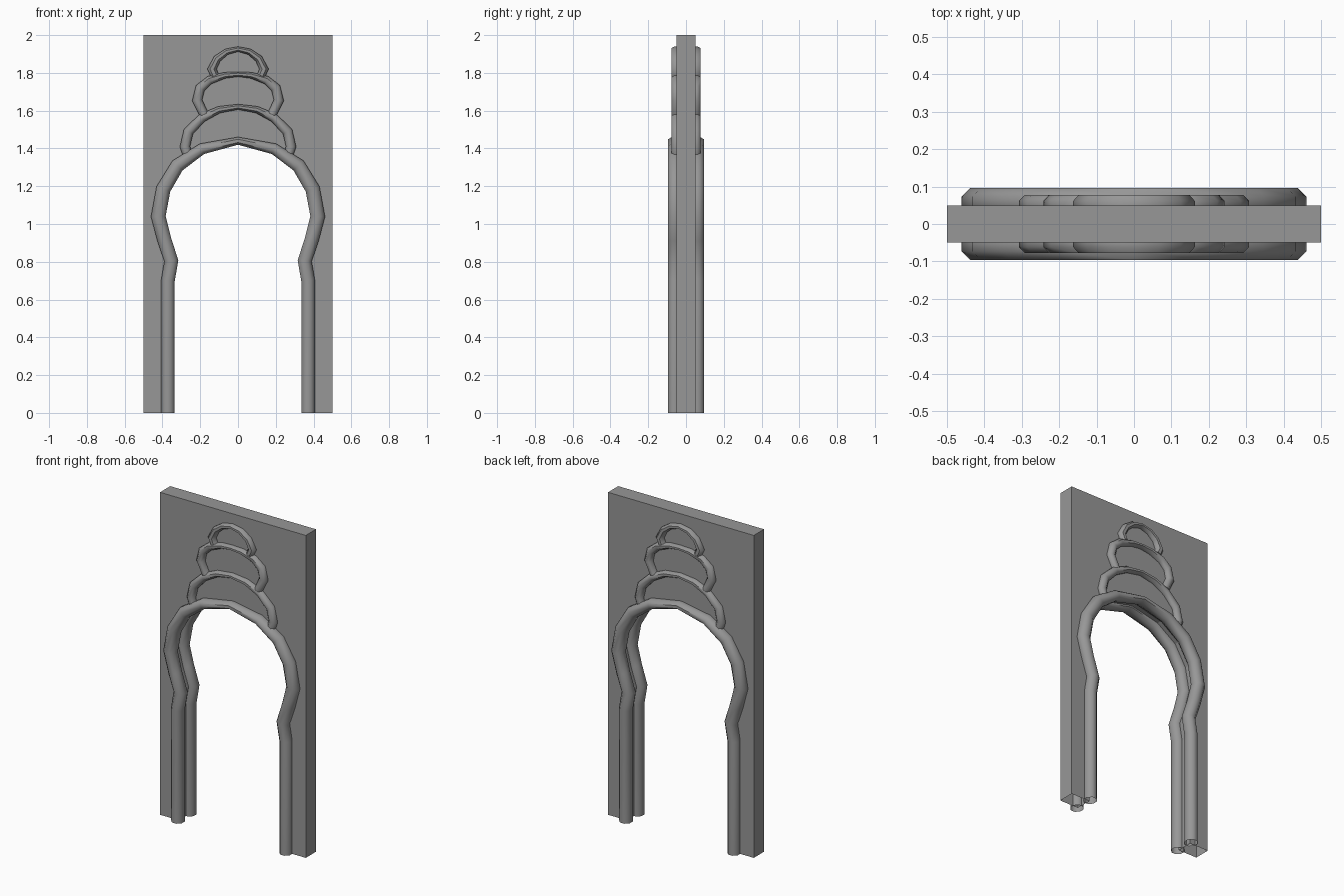
import bpy, bmesh, math
from mathutils import Vector

if "Cube" in bpy.data.objects:
    bpy.data.objects.remove(bpy.data.objects["Cube"], do_unlink=True)

stone = bpy.data.materials.new("grey_stone")
stone.use_nodes = True
GREY = (0.31, 0.31, 0.31, 1)
stone.diffuse_color = GREY
stone.node_tree.nodes["Principled BSDF"].inputs["Base Color"].default_value = GREY


def finish(bm, name, smooth):
    bmesh.ops.recalc_face_normals(bm, faces=bm.faces)
    mesh = bpy.data.meshes.new(name)
    bm.to_mesh(mesh)
    bm.free()
    mesh.materials.append(stone)
    obj = bpy.data.objects.new(name, mesh)
    bpy.context.collection.objects.link(obj)
    if smooth:
        bpy.ops.object.select_all(action="DESELECT")
        obj.select_set(True)
        bpy.context.view_layer.objects.active = obj
        bpy.ops.object.shade_smooth_by_angle(angle=math.radians(50))
    return obj


def full_path(half):
    """Mirror a half path (x, z, half width) that ends on the centre line."""
    return half + [(-x, z, w) for x, z, w in reversed(half[:-1])]


def sweep(name, half, depth, centre_y, capped):
    """Sweep an octagon along a path in the xz plane."""
    path = full_path(half)
    pts = [Vector((x, 0, z)) for x, z, w in path]
    sides = 8
    grow = 1 / math.cos(math.pi / sides)
    bm = bmesh.new()
    rings = []
    for i, p in enumerate(pts):
        before = (p - pts[i - 1]).normalized() if i else None
        after = (pts[i + 1] - p).normalized() if i + 1 < len(pts) else None
        a, b = before or after, after or before
        tangent = (a + b).normalized()
        normal = Vector((tangent.z, 0, -tangent.x))
        width = path[i][2] / tangent.dot(a)
        ring = []
        for k in range(sides):
            t = (k + 0.5) * math.tau / sides
            offset = normal * math.cos(t) * width * grow
            y = centre_y + math.sin(t) * depth * grow
            ring.append(bm.verts.new(p + offset + Vector((0, y, 0))))
        rings.append(ring)
    for r, s in zip(rings, rings[1:]):
        for k in range(sides):
            n = (k + 1) % sides
            bm.faces.new((r[k], r[n], s[n], s[k]))
    if capped:
        bm.faces.new(rings[0])
        bm.faces.new(rings[-1])
    return finish(bm, name, True)


# Horseshoe opening
arch = [(.371, 0, .036), (.371, .7, .036), (.353, .805, .036), (.391, .92, .037),
        (.422, 1.04, .038), (.395, 1.185, .038), (.32, 1.31, .036),
        (.19, 1.398, .029), (0, 1.44, .02)]

# Wall slab with the opening, open underneath
bm = bmesh.new()
outline = [(-.5, 0), (-.5, 2), (.5, 2), (.5, 0)]
outline += [(x, z) for x, z, w in full_path(arch)]
face = bm.faces.new([bm.verts.new((x, -.05, z)) for x, z in outline])
back = bmesh.ops.extrude_face_region(bm, geom=[face], use_keep_orig=True)["geom"]
bmesh.ops.translate(bm, vec=(0, .1, 0),
                    verts=[v for v in back if isinstance(v, bmesh.types.BMVert)])
under = [f for f in bm.faces if all(v.co.z < .001 for v in f.verts)]
bmesh.ops.delete(bm, geom=under, context="FACES_ONLY")
finish(bm, "wall_slab", False)

# Stacked ornamental ribs above the opening
ribs = {
    "lower_rib": [(.268, 1.37, .025), (.281, 1.41, .026), (.262, 1.49, .026),
                  (.19, 1.562, .023), (.1, 1.605, .018), (0, 1.62, .014)],
    "middle_rib": [(.18, 1.58, .024), (.216, 1.655, .025), (.2, 1.72, .025),
                   (.15, 1.762, .022), (.07, 1.787, .016), (0, 1.793, .013)],
    "top_rib": [(.122, 1.785, .022), (.138, 1.82, .022), (.11, 1.875, .02),
                (.06, 1.912, .016), (0, 1.926, .013)],
}

# Mouldings on both faces
for label, side in (("front", -1), ("back", 1)):
    sweep(label + "_arch_moulding", arch, .038, side * .058, False)
    for name, half in ribs.items():
        sweep(label + "_" + name, half, .028, side * .05, True)
